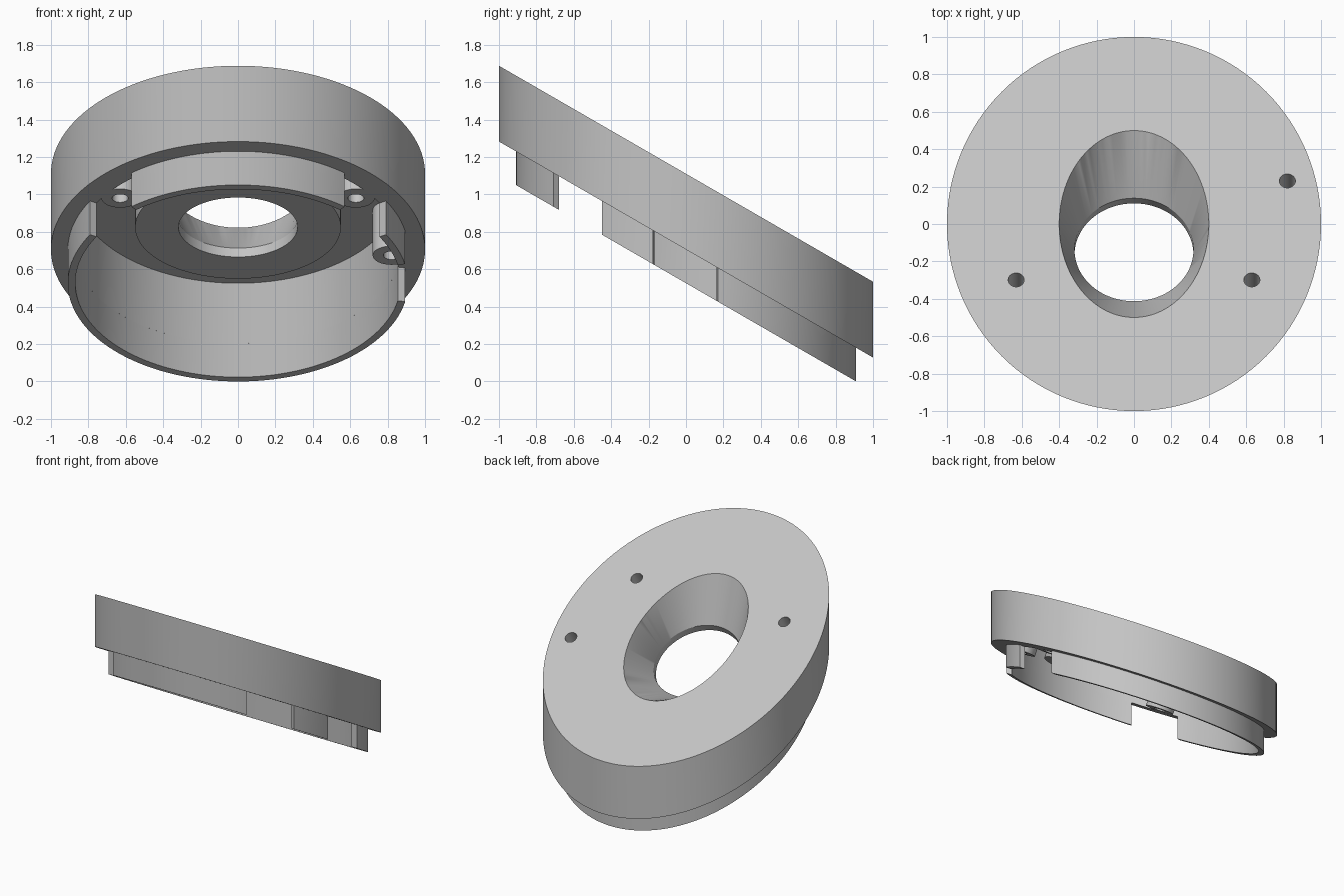
import bpy, bmesh, math
from mathutils import Matrix

cube = bpy.data.objects.get("Cube")
if cube:
    bpy.data.objects.remove(cube, do_unlink=True)

SEG = 128
TOP = 1.11                      # height of the sloped top at the centre
ANGLE = math.radians(30)

# Upright walls with sloped ends, and a frame square to the sloped top
SHEAR = Matrix.Identity(4)
SHEAR[2][1] = -math.tan(ANGLE)
TILT = Matrix.Translation((0, 0, TOP)) @ Matrix.Rotation(-ANGLE, 4, 'X')

grey = bpy.data.materials.new("grey")
grey.use_nodes = True
colour = (0.55, 0.55, 0.55, 1)
grey.diffuse_color = colour
grey.node_tree.nodes["Principled BSDF"].inputs["Base Color"].default_value = colour


def finish(name, bm, matrix):
    bmesh.ops.transform(bm, matrix=matrix, verts=bm.verts)
    bmesh.ops.recalc_face_normals(bm, faces=bm.faces)
    mesh = bpy.data.meshes.new(name)
    bm.to_mesh(mesh)
    bm.free()
    mesh.materials.append(grey)
    obj = bpy.data.objects.new(name, mesh)
    bpy.context.collection.objects.link(obj)
    return obj


def loft(name, rings, matrix, centre=(0, 0), seg=SEG):
    """Closed solid through elliptical rings (rx, ry, z)."""
    bm = bmesh.new()
    loops = []
    for rx, ry, z in rings:
        loops.append([bm.verts.new((centre[0] + rx * math.cos(i * math.tau / seg),
                                    centre[1] + ry * math.sin(i * math.tau / seg), z))
                      for i in range(seg)])
    for a, b in zip(loops, loops[1:]):
        for i in range(seg):
            j = (i + 1) % seg
            bm.faces.new((a[i], a[j], b[j], b[i]))
    bm.faces.new(loops[0][::-1])
    bm.faces.new(loops[-1])
    return finish(name, bm, matrix)


def cylinder(name, r, low, high, matrix, centre=(0, 0), seg=SEG):
    return loft(name, [(r, r, low), (r, r, high)], matrix, centre, seg)


def wall(name, start, end, inner=0.87, outer=0.91, low=0.525, high=0.705):
    """Curved wall segment between two angles in degrees."""
    bm = bmesh.new()
    steps = max(4, round((end - start) / 360 * SEG))
    rows = []
    for i in range(steps + 1):
        a = math.radians(start + (end - start) * i / steps)
        rows.append([bm.verts.new((r * math.cos(a), r * math.sin(a), z))
                     for r, z in ((inner, low), (outer, low), (outer, high), (inner, high))])
    for p, q in zip(rows, rows[1:]):
        for k in range(4):
            m = (k + 1) % 4
            bm.faces.new((p[k], p[m], q[m], q[k]))
    bm.faces.new(rows[0][::-1])
    bm.faces.new(rows[-1])
    return finish(name, bm, SHEAR)


def combine(target, tool, operation):
    mod = target.modifiers.new("combine", 'BOOLEAN')
    mod.operation = operation
    mod.solver = 'EXACT'
    mod.object = tool
    bpy.context.view_layer.objects.active = target
    bpy.ops.object.modifier_apply(modifier=mod.name)
    bpy.data.objects.remove(tool, do_unlink=True)


# Sloped disc, hollowed from below
body = cylinder("body", 1, 0.705, TOP, SHEAR)
combine(body, cylinder("cavity", 0.87, 0.5, 1.027, SHEAR), 'DIFFERENCE')

# Central hub and screw bosses, square to the slope
screws = [(-0.63, -0.345), (0.63, -0.345), (0.82, 0.266)]
combine(body, cylinder("hub", 0.55, -0.33, -0.04, TILT), 'UNION')
for spot in screws:
    combine(body, cylinder("boss", 0.1, -0.3505, -0.04, TILT, spot, 48), 'UNION')

# Flared central opening and screw holes
funnel = [(0.318, 0.318, -0.5), (0.318, 0.318, -0.275),
          (0.4, 0.577, 0), (0.406, 0.596, 0.02)]
combine(body, loft("opening", funnel, TILT), 'DIFFERENCE')
for spot in screws:
    combine(body, cylinder("screw_hole", 0.043, -0.5, 0.1, TILT, spot, 32), 'DIFFERENCE')

# Locating rim below the disc, broken by gaps
parts = [body,
         wall("rim_front", -128.8, -51.2),
         wall("rim_side", -29.6, -11.2),
         wall("rim_back", 10.8, 209.6)]

# Smooth curved walls, crisp edges
bpy.ops.object.select_all(action='DESELECT')
for part in parts:
    part.select_set(True)
bpy.context.view_layer.objects.active = body
bpy.ops.object.shade_smooth_by_angle(angle=math.radians(20))
